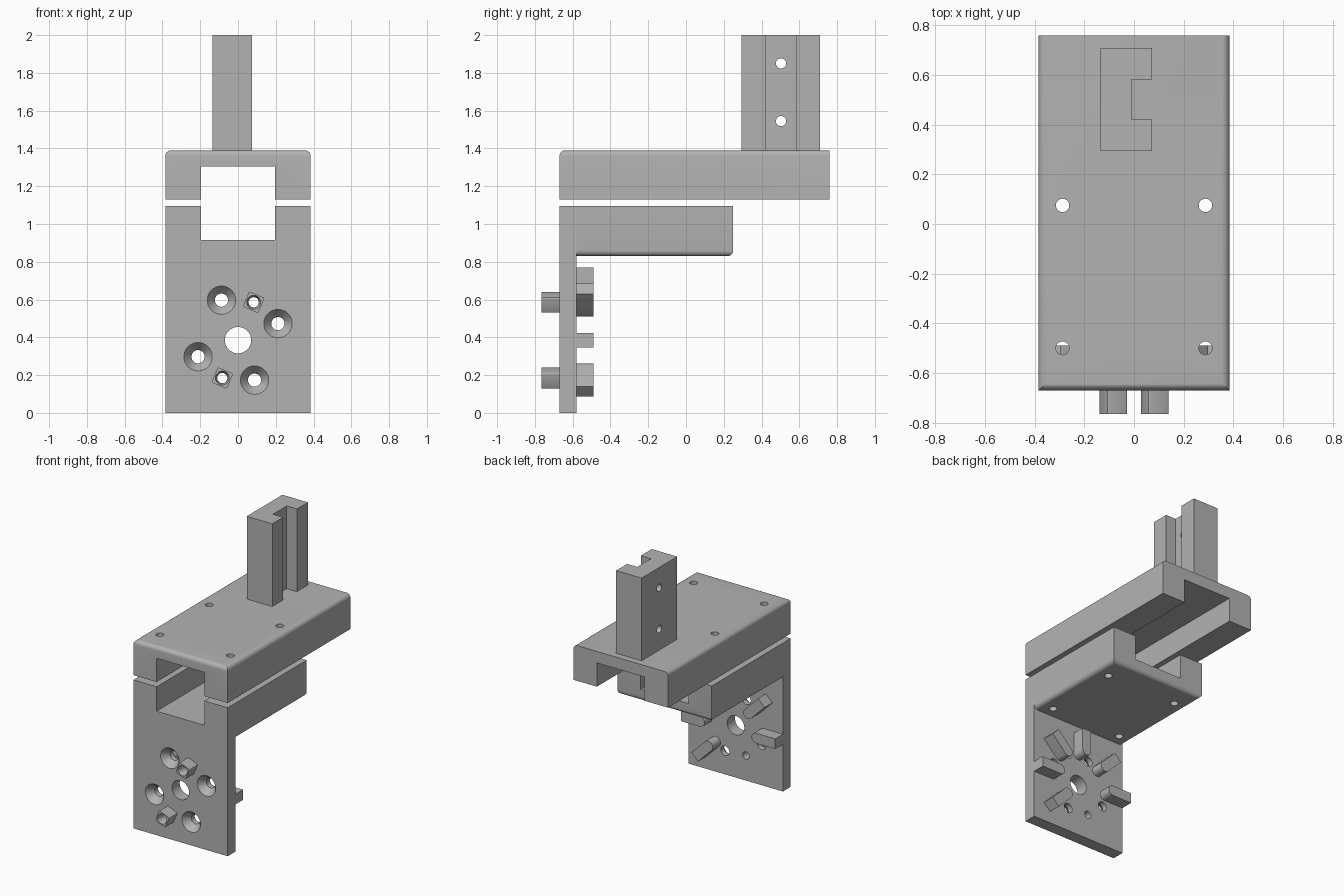
import bpy, bmesh
from math import radians, cos, sin, pi
from mathutils import Matrix, Vector

if "Cube" in bpy.data.objects:
    bpy.data.objects.remove(bpy.data.objects["Cube"], do_unlink=True)

grey = bpy.data.materials.new("matte grey")
grey.use_nodes = True
grey.diffuse_color = (0.45, 0.45, 0.45, 1)
grey.node_tree.nodes["Principled BSDF"].inputs["Base Color"].default_value = (0.45, 0.45, 0.45, 1)

HALF = 0.385           # half width of all the plates
FRONT, BACK = -0.67, -0.58   # faces of the mounting plate
HUB = Vector((0, 0, 0.385))  # centre of the bolt pattern
BOLT_R = 0.229


def finish(bm, name):
    bmesh.ops.recalc_face_normals(bm, faces=bm.faces)
    mesh = bpy.data.meshes.new(name)
    bm.to_mesh(mesh)
    bm.free()
    mesh.materials.append(grey)
    obj = bpy.data.objects.new(name, mesh)
    bpy.context.collection.objects.link(obj)
    return obj


def box(name, lo, hi, round_edge=None, radius=0.03, segments=6):
    """Box from corner to corner; edges whose midpoint passes round_edge are rounded."""
    lo, hi = Vector(lo), Vector(hi)
    bm = bmesh.new()
    bmesh.ops.create_cube(bm, size=1)
    for v in bm.verts:
        v.co = Vector([(lo[i] + hi[i]) / 2 + v.co[i] * (hi[i] - lo[i]) for i in range(3)])
    if round_edge:
        picked = [e for e in bm.edges if round_edge((e.verts[0].co + e.verts[1].co) / 2)]
        bmesh.ops.bevel(bm, geom=picked, offset=radius, segments=segments,
                        profile=0.5, affect='EDGES')
    return finish(bm, name)


def drill(start, end, r1, r2=None):
    """Round cutter between two points."""
    start, end = Vector(start), Vector(end)
    axis = end - start
    bm = bmesh.new()
    turn = Vector((0, 0, 1)).rotation_difference(axis).to_matrix().to_4x4()
    bmesh.ops.create_cone(bm, cap_ends=True, segments=32, radius1=r1,
                          radius2=r1 if r2 is None else r2, depth=axis.length,
                          matrix=Matrix.Translation((start + end) / 2) @ turn)
    return finish(bm, "cutter")


def cut(obj, cutters):
    """Subtract the cutters and bake the result into the part."""
    for c in cutters:
        c.hide_render = True
        mod = obj.modifiers.new("cut", 'BOOLEAN')
        mod.operation, mod.solver, mod.object = 'DIFFERENCE', 'EXACT', c
    graph = bpy.context.evaluated_depsgraph_get()
    mesh = bpy.data.meshes.new_from_object(obj.evaluated_get(graph))
    obj.modifiers.clear()
    obj.data = mesh
    for c in cutters:
        bpy.data.objects.remove(c, do_unlink=True)
    return obj


def on_circle(angle, r=BOLT_R, y=0.0):
    a = radians(angle)
    return HUB + Vector((r * cos(a), y, r * sin(a)))


def channel(z0, z1):
    return box("cutter", (-0.195, -1, z0), (0.195, 1, z1))


def corner_holes():
    return [drill((x, y, 0.7), (x, y, 1.6), 0.027) for x in (-0.288, 0.288) for y in (-0.5, 0.075)]


# Upper clamp half: rounded along the top sides and top front
upper_clamp = box("upper_clamp", (-HALF, FRONT, 1.13), (HALF, 0.76, 1.39),
                  lambda m: m.z > 1.38 and m.y < 0.7)
cut(upper_clamp, [channel(1.0, 1.305)] + corner_holes())

# Lower clamp half: rounded along the bottom sides and bottom back
lower_clamp = box("lower_clamp", (-HALF, BACK, 0.83), (HALF, 0.25, 1.095),
                  lambda m: m.z < 0.84 and m.y > -0.5)
cut(lower_clamp, [channel(0.915, 1.3)] + corner_holes())

# Mounting plate with hub hole, countersunk bolt holes and pin holes
plate = box("mounting_plate", (-HALF, FRONT, 0), (HALF, BACK, 1.095))
cutters = [channel(0.915, 1.3), drill(on_circle(0, 0, -1), on_circle(0, 0, 0), 0.07)]
for angle in (22.5, 112.5, 202.5, 292.5):
    cutters.append(drill(on_circle(angle, y=-1), on_circle(angle, y=0), 0.035))
    cutters.append(drill(on_circle(angle, y=FRONT - 0.001), on_circle(angle, y=FRONT + 0.05), 0.076, 0.035))
for angle in (67.5, 247.5):
    cutters.append(drill(on_circle(angle, BOLT_R - 0.012, -1), on_circle(angle, BOLT_R - 0.012, 0), 0.027))
cut(plate, cutters)

# Square bosses on the front of the plate
for label, angle in (("upper", 67.5), ("lower", 247.5)):
    boss = box(label + "_square_boss", (-0.044, -0.765, -0.044), (0.044, FRONT, 0.044),
               lambda m: abs(m.x) > 0.04 and abs(m.z) > 0.04, 0.008, 3)
    place = on_circle(angle, BOLT_R - 0.012)
    boss.data.transform(Matrix.Translation(place) @ Matrix.Rotation(-radians(angle), 4, 'Y'))
    cut(boss, [drill(place + Vector((0, -1, 0)), place, 0.027),
               drill(place + Vector((0, -0.766, 0)), place + Vector((0, -0.73, 0)), 0.037, 0.027)])

# Radial ribs on the back: rounded inner end, square outer end
for angle in (0, 45, 90, 135, 180, 315):
    bm = bmesh.new()
    w = 0.0375
    outline = [(HALF, -w), (HALF, w)]
    outline += [(BOLT_R + w * cos(t), w * sin(t)) for t in (pi / 2 + pi * i / 12 for i in range(13))]
    face = bm.faces.new([bm.verts.new((x, BACK, z)) for x, z in outline])
    top = bmesh.ops.extrude_face_region(bm, geom=[face])["geom"]
    bmesh.ops.translate(bm, vec=(0, 0.09, 0), verts=[g for g in top if isinstance(g, bmesh.types.BMVert)])
    bmesh.ops.transform(bm, verts=bm.verts,
                        matrix=Matrix.Translation(HUB) @ Matrix.Rotation(-radians(angle), 4, 'Y'))
    finish(bm, "radial_rib_%d" % angle)

# Upright post with a vertical slot and two cross holes
post = box("slotted_post", (-0.135, 0.295, 1.39), (0.073, 0.71, 2))
cut(post, [box("cutter", (-0.01, 0.422, 1.2), (0.3, 0.582, 2.2))] +
    [drill((-1, 0.503, z), (1, 0.503, z), 0.027) for z in (1.545, 1.85)])

# Smooth the curved walls and keep the machined edges sharp
for obj in bpy.context.scene.objects:
    obj.select_set(obj.type == 'MESH')
bpy.context.view_layer.objects.active = plate
bpy.ops.object.shade_smooth_by_angle(angle=radians(30))
